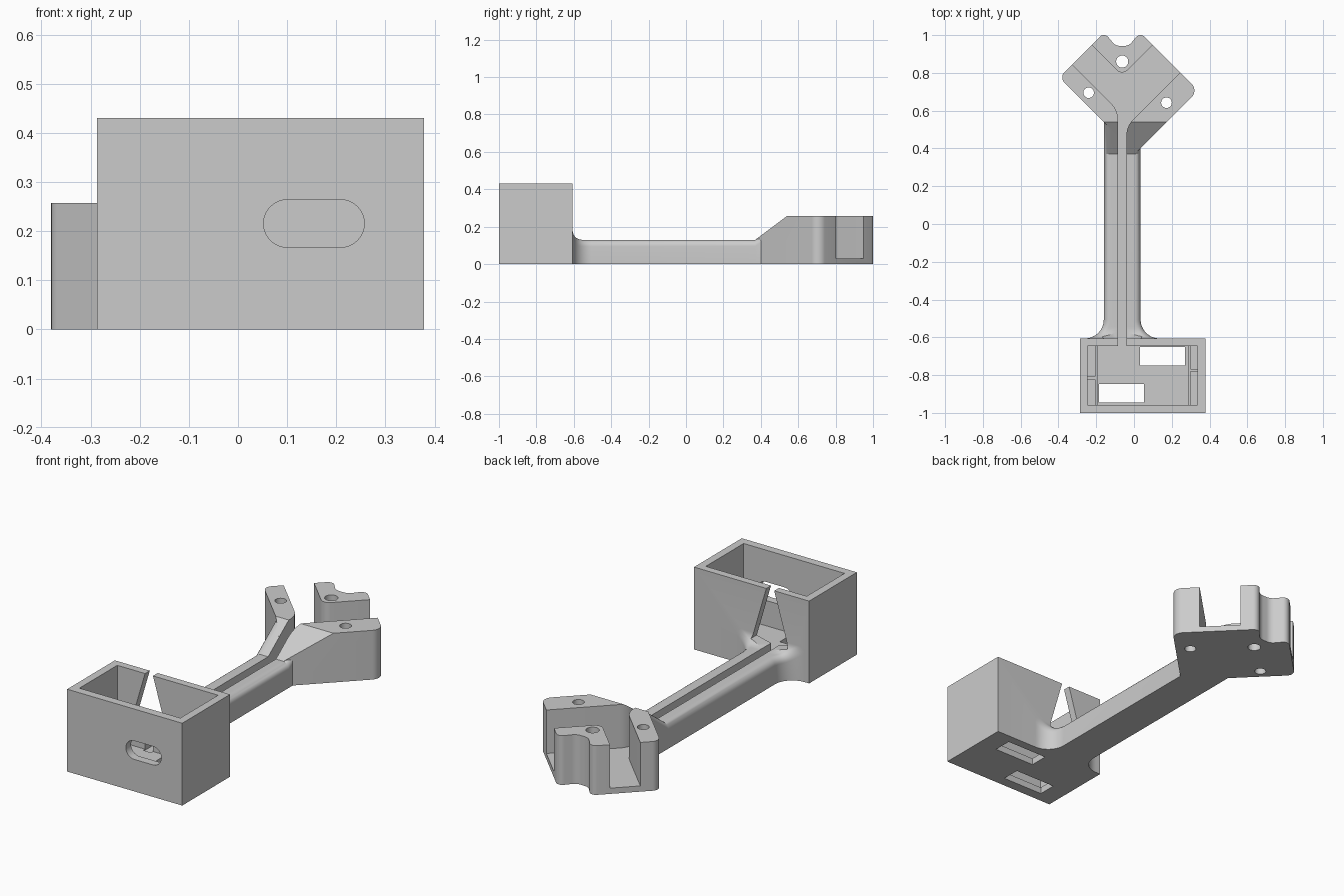
import bpy, bmesh
from math import sin, cos, tan, pi, sqrt
from mathutils import Vector

if "Cube" in bpy.data.objects:
    bpy.data.objects.remove(bpy.data.objects["Cube"])

CX = -0.0625          # centre line of the arm
ARM_W, ARM_H, HEAD_H = 0.0975, 0.13, 0.257
FLOOR = 0.03          # floor height of the cable channel
WALL = -0.606         # back face of the box

grey = bpy.data.materials.new("plain grey")
grey.use_nodes = True
grey.diffuse_color = (0.6, 0.6, 0.6, 1)
grey.node_tree.nodes["Principled BSDF"].inputs["Base Color"].default_value = (0.6, 0.6, 0.6, 1)


def loft(name, rings):
    """Closed solid through equally long rings of points."""
    bm = bmesh.new()
    rows = [[bm.verts.new(p) for p in ring] for ring in rings]
    n = len(rows[0])
    for a, b in zip(rows, rows[1:]):
        for i in range(n):
            j = (i + 1) % n
            bm.faces.new((a[i], a[j], b[j], b[i]))
    bm.faces.new(rows[0])
    bm.faces.new(rows[-1])
    bmesh.ops.recalc_face_normals(bm, faces=bm.faces)
    me = bpy.data.meshes.new(name)
    bm.to_mesh(me)
    bm.free()
    me.materials.append(grey)
    ob = bpy.data.objects.new(name, me)
    bpy.context.collection.objects.link(ob)
    return ob


def prism(name, pts, lo, hi, axis="z"):
    """Extrude a 2D outline along z (xy outline), y (xz) or x (yz)."""
    put = {"z": lambda p, t: (p[0], p[1], t),
           "y": lambda p, t: (p[0], t, p[1]),
           "x": lambda p, t: (t, p[0], p[1])}[axis]
    return loft(name, [[put(p, t) for p in pts] for t in (lo, hi)])


def block(name, x0, x1, y0, y1, z0, z1):
    return prism(name, [(x0, y0), (x1, y0), (x1, y1), (x0, y1)], z0, z1)


def rounded(corners, steps=8):
    """Outline from (u, v, radius) corners, with u measured from the arm centre."""
    out = []
    n = len(corners)
    for i, (u, v, r) in enumerate(corners):
        p = Vector((u, v))
        if r == 0:
            out.append(p)
            continue
        a = (Vector(corners[i - 1][:2]) - p).normalized()
        b = (Vector(corners[(i + 1) % n][:2]) - p).normalized()
        half = a.angle(b) / 2
        centre = p + (a + b).normalized() * (r / sin(half))
        s = p + a * (r / tan(half)) - centre
        e = p + b * (r / tan(half)) - centre
        sweep = pi - 2 * half
        for k in range(steps + 1):
            t = k / steps
            out.append(centre + (s * sin((1 - t) * sweep) + e * sin(t * sweep)) / sin(sweep))
    return [(p.x + CX, p.y) for p in out]


def stadium(cx, cz, half, r, n=16):
    arc = [pi * k / n - pi / 2 for k in range(n + 1)]
    return ([(cx + half + r * cos(a), cz + r * sin(a)) for a in arc]
            + [(cx - half - r * cos(a), cz - r * sin(a)) for a in arc])


def combine(target, tool, op):
    tool.hide_render = True
    m = target.modifiers.new("cut", "BOOLEAN")
    m.operation, m.solver, m.object = op, "EXACT", tool
    bpy.ops.object.select_all(action="DESELECT")
    bpy.context.view_layer.objects.active = target
    target.select_set(True)
    bpy.ops.object.modifier_apply(modifier=m.name)
    bpy.data.objects.remove(tool)


# Open-topped box
body = block("box_arm_and_head", -0.287, 0.378, -1, WALL, 0, 0.43)
combine(body, block("hollow", -0.246, 0.337, -0.957, -0.645, 0.035, 0.6), "DIFFERENCE")


# Arm: rounded sections that flare into the box and ramp up to the head
def section(y, w, h, r=0.035, n=6):
    ring = [(CX - w, y, 0), (CX + w, y, 0)]
    for side in (1, -1):
        for k in range(n + 1):
            a = pi / 2 * (k if side == 1 else n - k) / n
            ring.append((CX + side * (w - r + r * cos(a)), y, h - r + r * sin(a)))
    return ring


def fillet(r, d):
    return r - sqrt(max(0, r * r - (r - d) ** 2)) if d < r else 0


sections = [section(-0.62, ARM_W + 0.1, ARM_H + 0.05)]
for k in range(13):
    d = 0.1 * (1 - cos(pi / 2 * k / 12))
    sections.append(section(WALL + d, ARM_W + fillet(0.1, d), ARM_H + fillet(0.05, d)))
sections += [section(0.37, ARM_W, ARM_H), section(0.54, ARM_W, HEAD_H - 0.001),
             section(0.58, ARM_W, HEAD_H - 0.001)]
combine(body, loft("arm", sections), "UNION")

# Head: rotated square with a scalloped tip and a ramp down to the arm
head = prism("head", rounded([
    (0.06, 0.364, 0), (0.403, 0.707, 0.05), (0.095, 1.015, 0.031),
    (0.035, 0.943, 0.05), (-0.035, 0.943, 0.05), (-0.095, 1.015, 0.031),
    (-0.334, 0.776, 0.04), (-0.06, 0.502, 0)]), 0, HEAD_H)
ramp = prism("ramp", [(0.2, 0.003), (0.37, ARM_H), (0.54, HEAD_H), (0.54, 0.4), (0.2, 0.4)],
             -0.6, 0.6, "x")
combine(head, ramp, "DIFFERENCE")
combine(body, head, "UNION")

# Forked channel through head, arm and box wall
channel = prism("channel", rounded([
    (-0.0225, -0.66, 0), (0.0225, -0.66, 0), (0.0225, 0.5175, 0.12), (0.6, 1.095, 0),
    (0.6, 1.386, 0), (0, 0.786, 0.04), (-0.6, 1.386, 0), (-0.6, 1.18, 0),
    (-0.0225, 0.6025, 0.12)]), FLOOR, 0.6)
combine(body, channel, "DIFFERENCE")

# Tapered opening in the back wall
opening = prism("opening", [(CX - 0.105, 0.15), (CX - 0.0225, 0.13), (CX + 0.0225, 0.13),
                            (CX + 0.105, 0.15), (CX + 0.02, 0.44), (CX - 0.02, 0.44)],
                -0.66, -0.56, "y")
combine(body, opening, "DIFFERENCE")

# Screw holes
for x, y, r in ((CX, 0.86, 0.032), (-0.24, 0.695, 0.028), (0.172, 0.642, 0.028)):
    combine(body, prism("hole", stadium(x, y, 0.0001, r), -0.1, 0.5), "DIFFERENCE")

# Front slot and floor slots
combine(body, prism("slot", stadium(0.1545, 0.2155, 0.054, 0.0485), -1.1, -0.9, "y"), "DIFFERENCE")
combine(body, block("slot", 0.033, 0.27, -0.75, -0.652, -0.1, 0.2), "DIFFERENCE")
combine(body, block("slot", -0.185, 0.052, -0.945, -0.848, -0.1, 0.2), "DIFFERENCE")

# Inner rails with a small cross tab each
for name, x0, x1, wall, tab in (("left_rail", 0.287, 0.3, 0.337, -0.775),
                                ("right_rail", -0.206, -0.193, -0.246, -0.815)):
    rail = block(name, x0, x1, -0.957, -0.645, 0.034, 0.12)
    inner, outer = sorted(((x0 + x1) / 2, wall))
    combine(rail, block("tab", inner, outer, tab - 0.007, tab + 0.007, 0.034, 0.12), "UNION")

bpy.ops.object.select_all(action="DESELECT")
body.select_set(True)
bpy.context.view_layer.objects.active = body
bpy.ops.object.shade_smooth_by_angle(angle=0.5)
